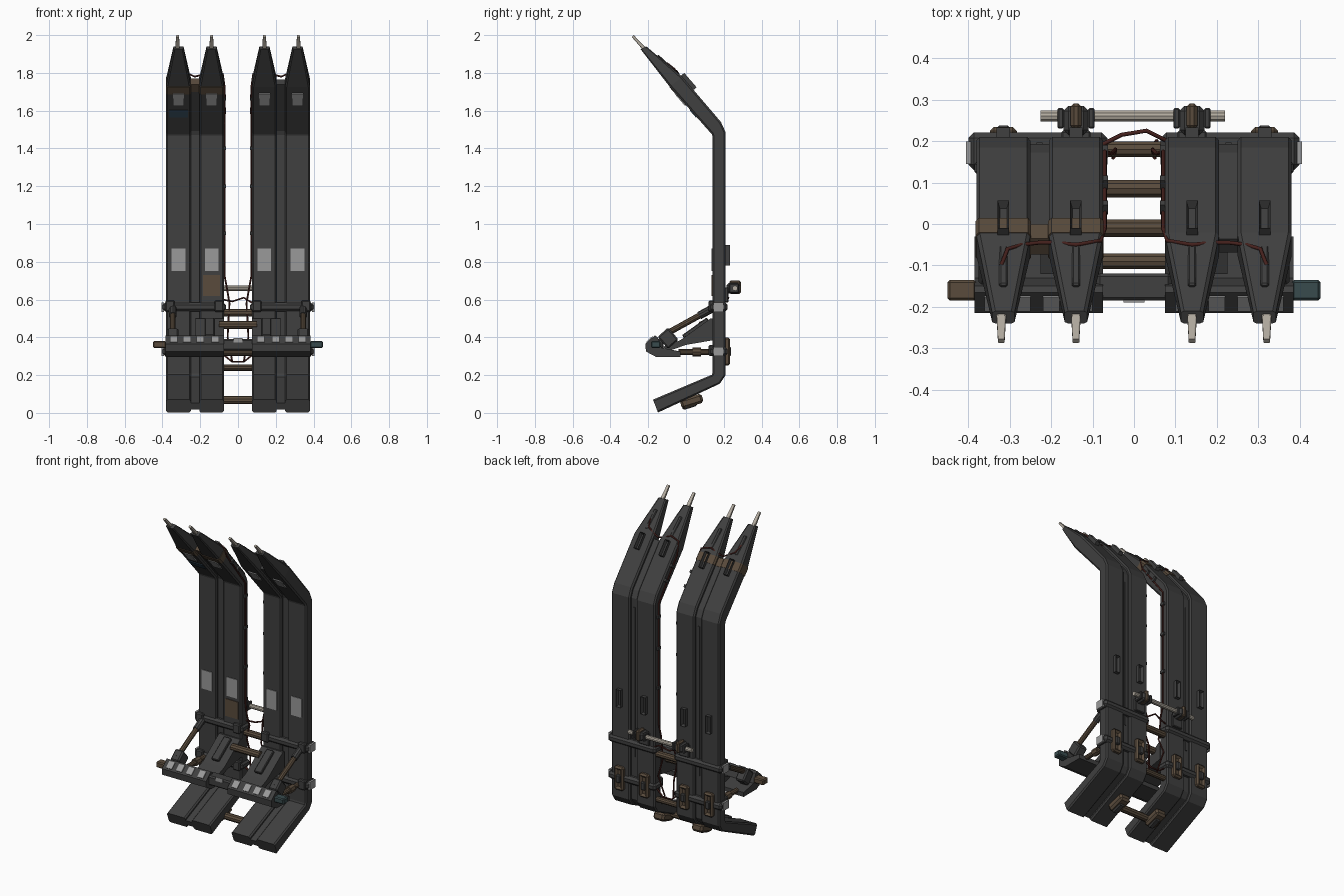
import bpy, bmesh, math
from mathutils import Vector, Matrix

if "Cube" in bpy.data.objects:
    bpy.data.objects.remove(bpy.data.objects["Cube"])


def material(name, r, g, b):
    m = bpy.data.materials.new(name)
    m.diffuse_color = (r, g, b, 1)
    m.use_nodes = True
    m.node_tree.nodes["Principled BSDF"].inputs["Base Color"].default_value = m.diffuse_color
    return m


DARK = material("dark_metal", .05, .05, .05)
RUST = material("rusty_brown", .10, .07, .045)
PALE = material("pale_panel", .32, .32, .32)
BONE = material("worn_steel", .45, .41, .35)
RED = material("red_cable", .06, .015, .012)
TEAL = material("teal_paint", .04, .07, .075)
BLUE = material("blue_paint", .03, .06, .09)


def finish(name, bm, mat):
    bmesh.ops.recalc_face_normals(bm, faces=bm.faces)
    me = bpy.data.meshes.new(name)
    bm.to_mesh(me)
    bm.free()
    me.materials.append(mat)
    ob = bpy.data.objects.new(name, me)
    bpy.context.collection.objects.link(ob)
    return ob


def box(name, loc, size, mat=DARK, tilt=0, bevel=0, recess=0):
    """Box tilted about x; recess sinks a frame into its +y face."""
    bm = bmesh.new()
    bmesh.ops.create_cube(bm, size=1)
    bmesh.ops.scale(bm, vec=size, verts=bm.verts)
    if bevel:
        bmesh.ops.bevel(bm, geom=bm.edges[:], offset=bevel, segments=1, affect='EDGES')
    if recess:
        bm.normal_update()
        back = [f for f in bm.faces if f.normal.y > .9]
        bmesh.ops.inset_individual(bm, faces=back, thickness=min(size[0], size[2]) * .28, depth=-recess)
    bmesh.ops.transform(bm, verts=bm.verts,
                        matrix=Matrix.Translation(loc) @ Matrix.Rotation(tilt, 4, 'X'))
    return finish(name, bm, mat)


def rod(name, a, b, r, mat=RUST, sides=10):
    a, b = Vector(a), Vector(b)
    d = b - a
    bm = bmesh.new()
    bmesh.ops.create_cone(bm, cap_ends=True, segments=sides, radius1=r, radius2=r, depth=d.length)
    bmesh.ops.transform(bm, verts=bm.verts,
                        matrix=Matrix.Translation((a + b) / 2) @ d.to_track_quat('Z', 'Y').to_matrix().to_4x4())
    return finish(name, bm, mat)


def prism(name, x0, x1, prof, mat=DARK):
    """Extrude a (y, z) outline along x."""
    bm = bmesh.new()
    f = bm.faces.new([bm.verts.new((x0, y, z)) for y, z in prof])
    ext = bmesh.ops.extrude_face_region(bm, geom=[f])["geom"]
    bmesh.ops.translate(bm, vec=(x1 - x0, 0, 0), verts=[g for g in ext if isinstance(g, bmesh.types.BMVert)])
    return finish(name, bm, mat)


def loft(name, cx, stations, v0=0, v1=1, half=None, ch=.008, mat=DARK):
    """Chamfered bar through stations (front y, z, back y, z, half width)."""
    bm = bmesh.new()
    rings = []
    for fy, fz, by, bz, hw in stations:
        hw = half or hw
        e = .12 * (v1 - v0)
        sec = [(-hw, v0 + e), (-hw + ch, v0), (hw - ch, v0), (hw, v0 + e),
               (hw, v1 - e), (hw - ch, v1), (-hw + ch, v1), (-hw, v1 - e)]
        rings.append([bm.verts.new((cx + u, fy + (by - fy) * v, fz + (bz - fz) * v)) for u, v in sec])
    for a, b in zip(rings, rings[1:]):
        for i in range(8):
            bm.faces.new((a[i], a[(i + 1) % 8], b[(i + 1) % 8], b[i]))
    bm.faces.new(rings[0])
    bm.faces.new(rings[-1])
    return finish(name, bm, mat)


def cable(name, pts, r=.005, mat=RED):
    cu = bpy.data.curves.new(name, 'CURVE')
    cu.dimensions = '3D'
    cu.bevel_depth = r
    cu.bevel_resolution = 1
    sp = cu.splines.new('POLY')
    sp.points.add(len(pts) - 1)
    for p, c in zip(sp.points, pts):
        p.co = (*c, 1)
    cu.materials.append(mat)
    bpy.context.collection.objects.link(bpy.data.objects.new(name, cu))


SLAT = [(-.175, .07, -.148, .002, .065), (.137, .202, .18, .155, .065), (.14, .212, .21, .2, .065),
        (.14, 1.465, .21, 1.485, .065), (.137, 1.475, .185, 1.54, .065),
        (-.085, 1.725, -.02, 1.78, .065), (-.24, 1.925, -.21, 1.94, .027)]
SLOPE = .715

for s in (-1, 1):
    side = "left" if s < 0 else "right"
    # bent slats, pointed tips and their fittings
    for x in (.14 * s, .315 * s):
        n = side + ("_inner" if abs(x) < .2 else "_outer")
        loft(n + "_slat", x, SLAT)
        tip = .32 * s if abs(x) > .2 else x
        loft(n + "_spike", tip, [(-.20, 1.885, -.185, 1.90, .011), (-.235, 1.93, -.222, 1.943, .011),
                                 (-.287, 1.99, -.277, 2.0, .008)], ch=.003, mat=BONE)
        box(n + "_tip_ridge", (x, -.105, 1.845), (.02, .02, .13), tilt=.82, bevel=.004)
        box(n + "_top_handle", (x, .012, 1.752), (.028, .03, .10), tilt=SLOPE, recess=.02)
        box(n + "_back_handle", (x, .218, .835), (.032, .03, .11), recess=.02)
        box(n + "_back_bracket", (x, .216, .325), (.065, .036, .15), RUST, bevel=.01, recess=.012)
        box(n + "_bracket_bolt", (x, .226, .325), (.03, .024, .05), DARK, bevel=.005)
        box(n + "_front_panel", (x, .139, .81), (.072, .006, .12), PALE)
        box(n + "_upper_panel", (x, -.030, 1.66), (.058, .008, .085), PALE, tilt=SLOPE)
    # recessed web joining each pair
    loft(side + "_web", .2275 * s, SLAT[:6], .25, .75, half=.03, ch=.004)
    box(side + "_web_rib", (.2275 * s, .19, .95), (.014, .014, .95))

    # clamp bands with end pads
    for z in (.56, .325):
        box(side + "_band", (.232 * s, .175, z), (.335, .092, .048), bevel=.014)
        box(side + "_band_pad", (.399 * s, .172, z), (.012, .055, .05), PALE)
        for x in (.1, .36):
            box(side + "_band_lug", (x * s, .135, z + .005), (.05, .03, .06), bevel=.006)

    # back rod clamps
    x = .14 * s
    box(side + "_rod_clamp", (x, .25, .66), (.06, .07, .055), bevel=.012)
    box(side + "_rod_clamp_core", (x, .26, .665), (.026, .062, .07), RUST, bevel=.008)
    for dx in (-.037, .037):
        box(side + "_rod_clamp_jaw", (x + dx, .255, .66), (.016, .05, .05), bevel=.004)
    box(side + "_rod_clamp_foot", (x, .215, .625), (.07, .02, .08), bevel=.004)

    # front tray wing, sloping top with pads
    a, b = sorted((.075 * s, .385 * s))
    prism(side + "_tray", a, b, [(-.215, .365), (-.212, .325), (-.16, .297), (-.03, .297),
                                 (-.03, .325), (-.13, .345), (-.15, .40), (-.165, .41)])
    for x in (.12, .2, .27, .34):
        box(side + "_tray_pad", (x * s, -.192, .389), (.04, .045, .006), PALE, tilt=.73)
    box(side + "_tray_end", (.345 * s, -.095, .395), (.06, .085, .075), tilt=-.85, bevel=.008)
    box(side + "_tray_nub", (.415 * s, -.16, .362), (.07, .05, .036), RUST if s < 0 else TEAL, bevel=.006)
    # gusset between tray and slats
    a, b = sorted((.075 * s, .225 * s))
    prism(side + "_gusset", a, b, [(-.12, .35), (-.03, .385), (.13, .50), (.145, .50), (.145, .385), (0, .36), (-.1, .325)])
    box(side + "_gusset_rib", (.15 * s, .05, .45), (.05, .16, .02), tilt=.62, bevel=.004)
    # diagonal and level struts
    rod(side + "_strut", (.345 * s, -.12, .41), (.345 * s, .17, .57), .016)
    rod(side + "_strut_sleeve", (.345 * s, .07, .515), (.345 * s, .14, .553), .021, DARK)
    rod(side + "_level_strut", (.33 * s, -.04, .322), (.33 * s, .16, .322), .015)
    rod(side + "_level_collar", (.33 * s, .035, .322), (.33 * s, .08, .322), .023, RUST, 8)
    # bracket below the foot
    box(side + "_foot_bracket", (.135 * s, .03, .062), (.075, .12, .05), RUST, tilt=.3, bevel=.012)
    box(side + "_foot_bracket_core", (.135 * s, .015, .05), (.04, .08, .05), DARK, tilt=.3, bevel=.008)

    # cables along the inner edge and over the tips
    cable(side + "_edge_cable", [(.03 * s, .17, .27), (.055 * s, .2, .4), (.05 * s, .16, .5), (.045 * s, .18, .58),
                                 (.055 * s, .17, .64), (.070 * s, .175, .72), (.070 * s, .175, 1.48),
                                 (.070 * s, -.01, 1.72), (.08 * s, -.04, 1.795), (.14 * s, -.05, 1.81),
                                 (.19 * s, -.045, 1.79), (.23 * s, -.045, 1.78), (.27 * s, -.05, 1.80),
                                 (.305 * s, -.06, 1.82), (.32 * s, -.1, 1.852)])
    for z in (.95, 1.2, 1.4):
        box(side + "_cable_clip", (.070 * s, .175, z), (.014, .03, .018))
    for y in (.1, .04):
        box(side + "_cable_clip", (.070 * s, y, 1.6 + (.1 - y) * 1.16), (.014, .03, .018), tilt=SLOPE)

# tray centre and cross rods joining the two halves
box("tray_centre", (0, -.152, .36), (.18, .066, .06), bevel=.008)
box("tray_centre_plate", (0, -.186, .385), (.05, .006, .025), PALE)
for y, z, r in ((.18, .53, .02), (.085, .465, .022), (-.09, .322, .02), (.18, .24, .017), (-.01, .068, .022)):
    rod("cross_rod", (-.1, y, z), (.1, y, z), r)
rod("back_rod", (-.225, .26, .66), (.22, .26, .66), .014, BONE)
cable("bridge_cable", [(-.08, .19, .6), (-.03, .215, .59), (.03, .225, .61), (.08, .2, .58)])
cable("lower_bridge_cable", [(-.08, .18, .31), (-.03, .19, .27), (.03, .19, .27), (.08, .18, .31)])

# worn patches on the left half
box("rust_patch", (-.14, .139, .675), (.09, .006, .11), RUST)
box("blue_patch", (-.315, .039, 1.585), (.1, .008, .05), BLUE, tilt=SLOPE)
RING = [(-.052, 1.688, .013, 1.743, .067), (-.087, 1.727, -.022, 1.782, .067)]
for x in (-.14, -.315):
    loft("rust_band", x, RING, -.03, 1.03, mat=RUST)
loft("rust_band_web", -.2275, RING, .2, .8, half=.03, ch=.004, mat=RUST)
